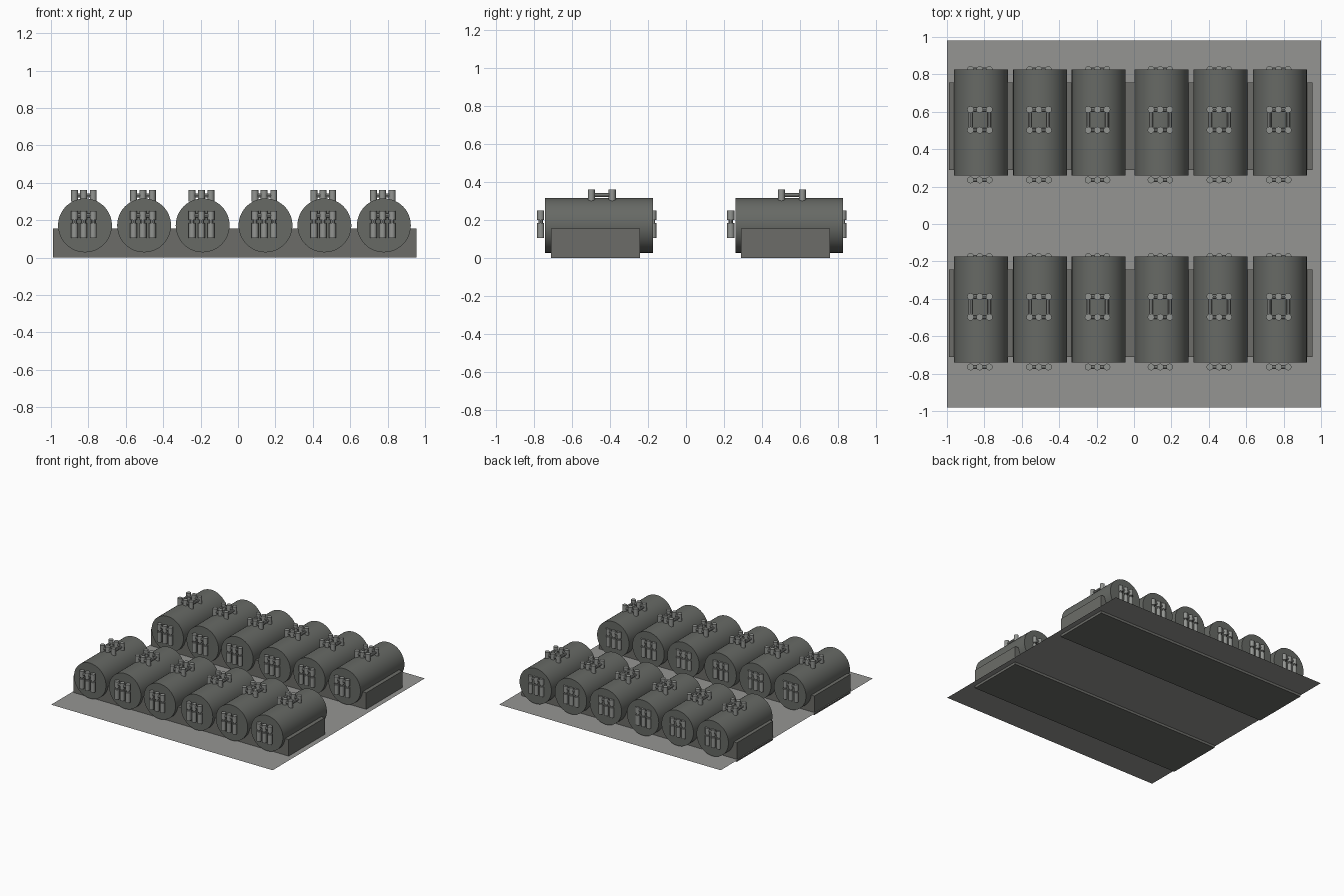
import bpy, math
from mathutils import Vector

if "Cube" in bpy.data.objects:
    bpy.data.objects.remove(bpy.data.objects["Cube"])


def material(name, rgb):
    m = bpy.data.materials.new(name)
    m.diffuse_color = (*rgb, 1)
    m.use_nodes = True
    m.node_tree.nodes["Principled BSDF"].inputs["Base Color"].default_value = m.diffuse_color
    return m


TANK = material("dark olive grey", (0.135, 0.142, 0.130))
CRADLE = material("concrete grey", (0.150, 0.152, 0.140))
PLATE = material("light grey", (0.30, 0.30, 0.29))
PIPE = material("pipe grey", (0.29, 0.30, 0.285))


def rod(name, a, b, r, sides, mat):
    """Cylinder between two points."""
    a, b = Vector(a), Vector(b)
    d = b - a
    bpy.ops.mesh.primitive_cylinder_add(vertices=sides, radius=r, depth=d.length,
                                        location=(a + b) / 2)
    o = bpy.context.object
    o.name = name
    o.rotation_euler = d.to_track_quat('Z', 'Y').to_euler()
    o.data.materials.append(mat)
    bpy.ops.object.shade_smooth_by_angle(angle=math.radians(40))
    return o


def join(parts, name):
    bpy.ops.object.select_all(action='DESELECT')
    for p in parts:
        p.select_set(True)
    bpy.context.view_layer.objects.active = parts[0]
    bpy.ops.object.join()
    parts[0].name = name
    return parts[0]


def instance(src, name, loc):
    o = src.copy()
    o.name = name
    o.location = src.location + Vector(loc)
    bpy.context.collection.objects.link(o)


# ground plate
bpy.ops.mesh.primitive_plane_add(size=2, location=(0, 0, 0.02))
plate = bpy.context.object
plate.name = "ground_plate"
plate.scale = (1, 0.981, 1)
plate.data.materials.append(PLATE)

# cradle under each row
for row, y in (("front", -0.477), ("back", 0.523)):
    bpy.ops.mesh.primitive_cube_add(size=1, location=(-0.017, y, 0.0775))
    c = bpy.context.object
    c.name = row + "_cradle"
    c.scale = (1.945, 0.468, 0.155)
    c.data.materials.append(CRADLE)

R, ZC, HALF = 0.144, 0.172, 0.2835
XS = (-0.818, -0.502, -0.189, 0.147, 0.462, 0.78)
YS = (-0.457, 0.543)
COLS = (-0.056, -0.007, 0.044)

# master tank with its fittings, at the first position
x0, y0 = XS[0], YS[0]
tank = rod("tank", (x0, y0 - HALF, ZC), (x0, y0 + HALF, ZC), R, 48, TANK)

# valve cluster on top
parts = []
ya, yb = y0 - 0.041, y0 + 0.069
for y in (ya, yb):
    for dx in COLS:
        parts.append(rod("valve", (x0 + dx, y, 0.30), (x0 + dx, y, 0.36), 0.0185, 12, PIPE))
    parts.append(rod("cross_pipe", (x0 + COLS[0], y, 0.332), (x0 + COLS[2], y, 0.332),
                     0.010, 8, PIPE))
for dx in (COLS[0], COLS[2]):
    parts.append(rod("long_pipe", (x0 + dx, ya, 0.332), (x0 + dx, yb, 0.332), 0.010, 8, PIPE))

# pipe clusters on both end faces
for y in (y0 - HALF - 0.024, y0 + HALF - 0.001):
    for dx in COLS:
        x = x0 + dx
        parts.append(rod("upper_valve", (x, y, 0.20), (x, y, 0.25), 0.0185, 12, PIPE))
        parts.append(rod("lower_valve", (x, y, 0.105), (x, y, 0.185), 0.0185, 12, PIPE))
        parts.append(rod("stem", (x, y, 0.18), (x, y, 0.205), 0.011, 8, PIPE))
    parts.append(rod("end_cross_pipe", (x0 + COLS[0], y, 0.225), (x0 + COLS[2], y, 0.225),
                     0.010, 8, PIPE))
fittings = join(parts, "tank_fittings")

# repeat over both rows
for j, y in enumerate(YS):
    for i, x in enumerate(XS):
        if i or j:
            off = (x - x0, y - y0, 0)
            instance(tank, f"tank_{j}_{i}", off)
            instance(fittings, f"tank_fittings_{j}_{i}", off)
